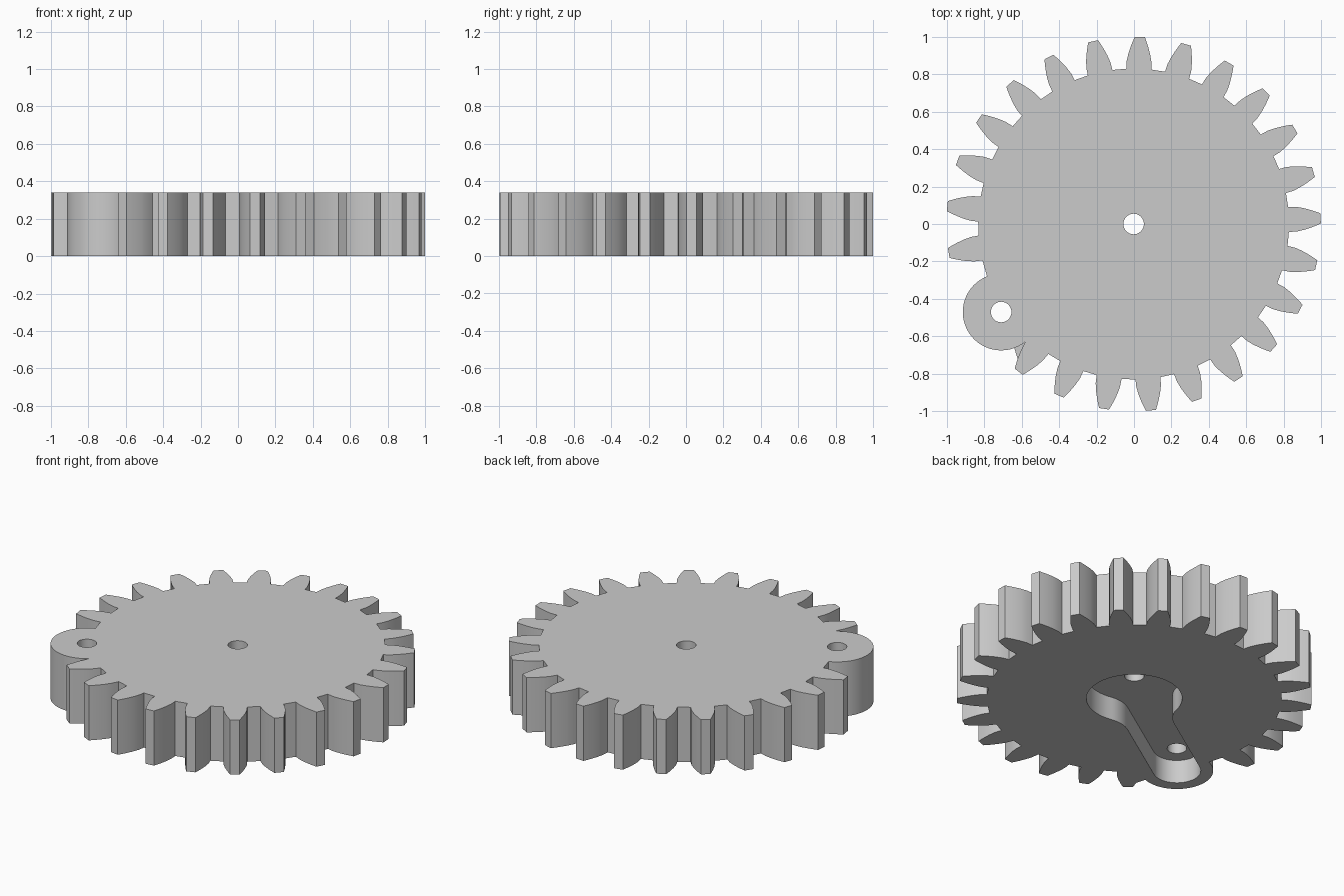
import bpy, bmesh
from math import sin, cos, pi, radians, sqrt
from mathutils import Vector, Matrix

if "Cube" in bpy.data.objects:
    bpy.data.objects.remove(bpy.data.objects["Cube"])

HEIGHT, RECESS = 0.34, 0.145
TEETH, PHASE = 25, radians(1.7)
ARM = radians(213.6)              # direction of the lobe and the arm recess
LOBE_DIST, LOBE_R, HOLE_R = 0.85, 0.205, 0.055
CENTRE = Vector((-0.002, 0.0))

grey = bpy.data.materials.new("light grey")
grey.use_nodes = True
COLOUR = (0.6, 0.6, 0.6, 1)
grey.diffuse_color = COLOUR
grey.node_tree.nodes["Principled BSDF"].inputs["Base Color"].default_value = COLOUR


def arc(cx, cy, r, a0, a1, n):
    return [Vector((cx + r * cos(a0 + (a1 - a0) * i / n),
                    cy + r * sin(a0 + (a1 - a0) * i / n))) for i in range(n + 1)]


def turned(points, angle):
    rot = Matrix.Rotation(angle, 2)
    return [rot @ p for p in points]


def prism(name, outline, z0, z1):
    """Closed prism from a counter-clockwise outline."""
    bm = bmesh.new()
    base = bm.faces.new([bm.verts.new((*(p + CENTRE), z0)) for p in outline])
    top = bmesh.ops.extrude_face_region(bm, geom=[base])["geom"]
    bmesh.ops.translate(bm, vec=(0, 0, z1 - z0),
                        verts=[g for g in top if isinstance(g, bmesh.types.BMVert)])
    bmesh.ops.recalc_face_normals(bm, faces=bm.faces)
    mesh = bpy.data.meshes.new(name)
    bm.to_mesh(mesh)
    bm.free()
    mesh.materials.append(grey)
    obj = bpy.data.objects.new(name, mesh)
    bpy.context.collection.objects.link(obj)
    return obj


# Gear outline: curved teeth, with a round lobe in place of two of them
flank = [(0.828, 0.067), (0.87, 0.066), (0.91, 0.058), (0.95, 0.046), (0.98, 0.035), (1.0, 0.027)]
tooth = [Vector((r, -w)) for r, w in flank] + [Vector((r, w)) for r, w in reversed(flank)]
lobe = arc(LOBE_DIST, 0, LOBE_R, radians(-102), radians(102), 32)
outline = []
for i in range(TEETH):
    if i == 14:
        outline += turned(lobe, ARM)
    elif i != 15:
        outline += turned(tooth, PHASE + 2 * pi * i / TEETH)
gear = prism("gear_body", outline, 0, HEIGHT)

# Keyhole-shaped recess underneath: round hub, filleted into a round-ended arm
HUB, HALF, FILLET = 0.27, 0.135, 0.2
fx, fy = sqrt((HUB + FILLET) ** 2 - (HALF + FILLET) ** 2), HALF + FILLET
a = Vector((1, 0)).angle_signed(Vector((fx, fy))) * -1
side = arc(fx, fy, FILLET, 1.5 * pi, pi + a, 8)
recess = (arc(LOBE_DIST, 0, HALF, -pi / 2, pi / 2, 24) + side
          + arc(0, 0, HUB, a, 2 * pi - a, 48)[1:-1]
          + [Vector((p.x, -p.y)) for p in reversed(side)])
cutters = [prism("arm_recess", turned(recess, ARM), -0.1, RECESS)]

# Through holes at the hub and the arm tip
for name, dist in (("hub_hole", 0), ("tip_hole", LOBE_DIST)):
    ring = arc(dist, 0, HOLE_R, 0, 2 * pi, 32)[:-1]
    cutters.append(prism(name, turned(ring, ARM), -0.1, HEIGHT + 0.1))

bpy.context.view_layer.objects.active = gear
for cutter in cutters:
    cutter.hide_render = True
    mod = gear.modifiers.new(cutter.name, "BOOLEAN")
    mod.operation, mod.solver, mod.object = "DIFFERENCE", "EXACT", cutter
    bpy.ops.object.modifier_apply(modifier=mod.name)
    bpy.data.objects.remove(cutter)

bpy.ops.object.select_all(action="DESELECT")
gear.select_set(True)
bpy.ops.object.shade_smooth_by_angle(angle=radians(25))
